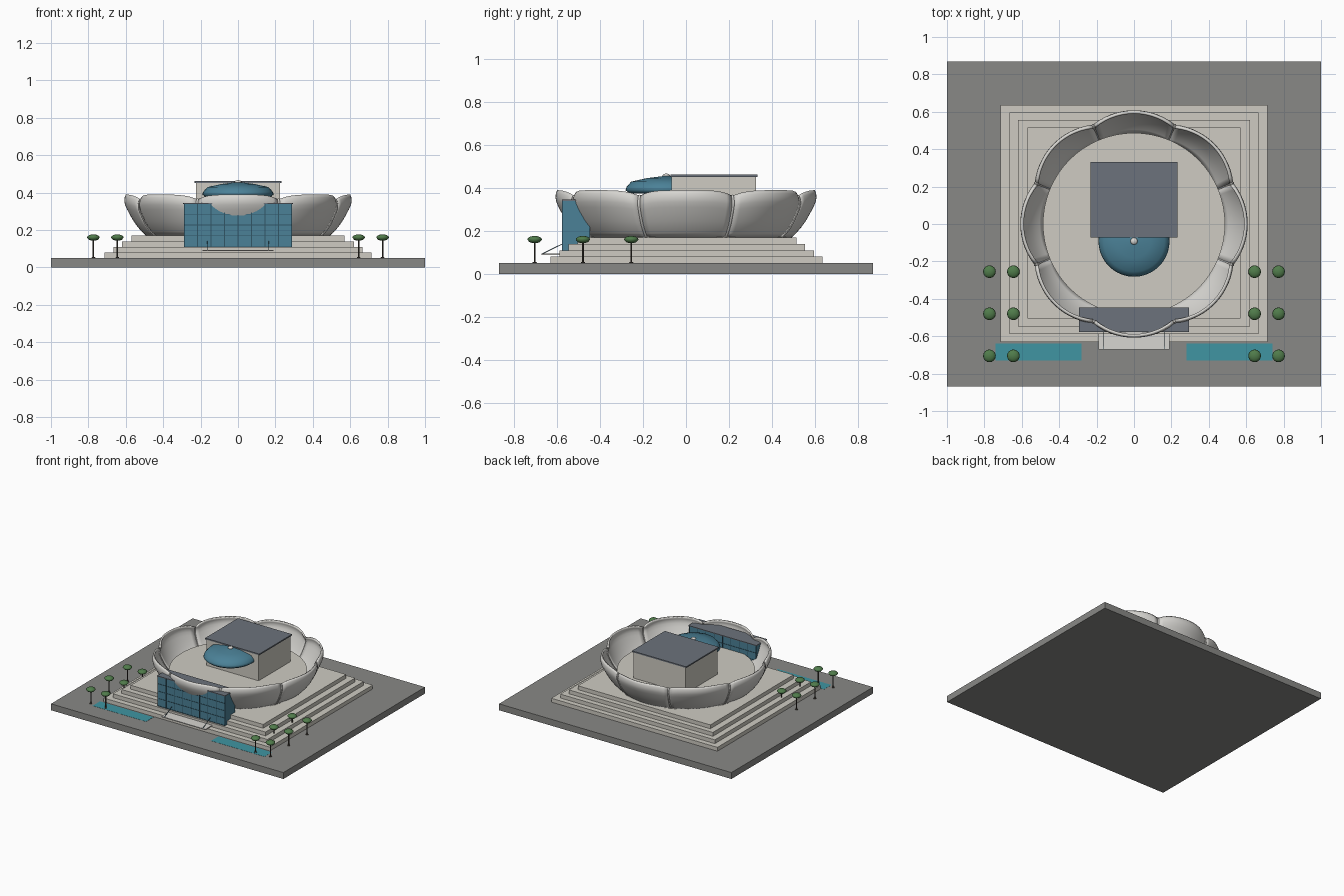
import bpy, bmesh, math
from mathutils import Vector

if "Cube" in bpy.data.objects:
    bpy.data.objects.remove(bpy.data.objects["Cube"])


def material(name, r, g, b):
    m = bpy.data.materials.new(name)
    m.diffuse_color = (r, g, b, 1)
    m.use_nodes = True
    m.node_tree.nodes["Principled BSDF"].inputs["Base Color"].default_value = m.diffuse_color
    return m


PAVING = material("paving", .25, .25, .24)
STONE = material("stone", .62, .60, .54)
SHELL = material("shell", .68, .67, .64)
GLASS = material("glass", .07, .22, .31)
FRAME = material("frame", .03, .09, .13)
ROOF = material("roof", .15, .17, .20)
WATER = material("water", .05, .30, .36)
LEAF = material("leaf", .08, .2, .07)
BARK = material("bark", .06, .05, .04)


def from_bmesh(name, bm, mat, smooth=False):
    me = bpy.data.meshes.new(name)
    bm.to_mesh(me)
    bm.free()
    ob = bpy.data.objects.new(name, me)
    bpy.context.collection.objects.link(ob)
    me.materials.append(mat)
    for p in me.polygons:
        p.use_smooth = smooth
    return ob


def box(name, x0, x1, y0, y1, z0, z1, mat):
    bm = bmesh.new()
    bmesh.ops.create_cube(bm, size=1)
    for v in bm.verts:
        v.co = Vector(((x0 + x1) / 2 + v.co.x * (x1 - x0),
                       (y0 + y1) / 2 + v.co.y * (y1 - y0),
                       (z0 + z1) / 2 + v.co.z * (z1 - z0)))
    return from_bmesh(name, bm, mat)


def lathe(name, profile, loc, mat, n=32, smooth=False):
    bm = bmesh.new()
    rings = [[bm.verts.new((loc[0] + r * math.cos(2 * math.pi * i / n),
                            loc[1] + r * math.sin(2 * math.pi * i / n),
                            loc[2] + z)) for i in range(n)] for r, z in profile]
    for a, b in zip(rings, rings[1:]):
        for i in range(n):
            j = (i + 1) % n
            bm.faces.new((a[i], a[j], b[j], b[i]))
    bm.faces.new(rings[0][::-1])
    bm.faces.new(rings[-1])
    return from_bmesh(name, bm, mat, smooth)


def rod(name, points, radius, mat):
    cu = bpy.data.curves.new(name, 'CURVE')
    cu.dimensions = '3D'
    cu.bevel_depth = radius
    cu.bevel_resolution = 2
    cu.use_fill_caps = True
    sp = cu.splines.new('POLY')
    sp.points.add(len(points) - 1)
    for p, co in zip(sp.points, points):
        p.co = (*co, 1)
    ob = bpy.data.objects.new(name, cu)
    bpy.context.collection.objects.link(ob)
    cu.materials.append(mat)
    return ob


# Plaza slab and stepped plinth
box("plaza", -1, 1, -.87, .87, 0, .05, PAVING)
for i, (x, y0, y1) in enumerate([(.715, -.63, .635), (.665, -.588, .595),
                                 (.62, -.547, .555), (.57, -.505, .515)]):
    box(f"plinth_step_{i + 1}", -x, x, y0, y1, .05 + .03 * i, .08 + .03 * i, STONE)

# Raised terrace inside the bowl
lathe("terrace", [(.487, .165), (.487, .25)], (0, 0, 0), STONE, 64)

# Eight-petal bowl: each petal bulges in plan and has an arched rim
PROFILE = [(.49, .168), (.513, .19), (.535, .215), (.557, .245), (.577, .28),
           (.593, .31), (.604, .335), (.608, .355), (.606, .375), (.60, .39)]


def shell_point(r, z, angle, t):
    k = (z - .168) / .222
    r *= 1 - (.02 + .04 * k) * t * t
    z = .168 + (z - .168) * (1 - .11 * t ** 4)
    return Vector((r * math.cos(angle), r * math.sin(angle), z))


U = 14
HALF = math.radians(22.2)
for p in range(8):
    mid = math.radians(45 * p)
    bm = bmesh.new()
    grid = [[bm.verts.new(shell_point(r, z, mid + HALF * (2 * i / U - 1), 2 * i / U - 1))
             for i in range(U + 1)] for r, z in PROFILE]
    for a, b in zip(grid, grid[1:]):
        for i in range(U):
            bm.faces.new((a[i], a[i + 1], b[i + 1], b[i]))
    petal = from_bmesh(f"petal_{p + 1}", bm, SHELL, True)
    mod = petal.modifiers.new("thickness", 'SOLIDIFY')
    mod.thickness = .012
    mod.offset = -1
    bpy.context.view_layer.objects.active = petal
    petal.select_set(True)
    bpy.ops.object.shade_smooth_by_angle(angle=math.radians(40))
    petal.select_set(False)
    seam = mid + math.radians(22.5)
    rod(f"seam_rib_{p + 1}", [shell_point(r - .003, z, seam, 1) for r, z in PROFILE],
        .007, SHELL)

# Upper hall on the terrace
box("hall_walls", -.225, .225, -.068, .325, .25, .452, STONE)
box("hall_roof", -.233, .233, -.072, .332, .452, .462, ROOF)

# Shallow glass dome with finial
lathe("glass_dome", [(.17, .375), (.19, .39), (.185, .405), (.163, .43), (.09, .446), (.012, .456)],
      (0, -.092, 0), GLASS, 40, True)
lathe("dome_finial", [(.006, -.01), (.016, -.003), (.019, .003), (.014, .009), (.004, .012)],
      (0, -.092, .455), SHELL, 16, True)

# Glazed entrance block with mullions front and back
box("entrance_glass", -.29, .29, -.575, -.45, .11, .34, GLASS)
box("entrance_roof", -.293, .293, -.578, -.447, .34, .346, ROOF)
for y, side in ((-.575, "front"), (-.45, "back")):
    for i in range(9):
        x = -.288 + .072 * i
        box(f"{side}_mullion_{i}", x - .002, x + .002, y - .002, y + .002, .11, .34, FRAME)
    for i in range(4):
        z = .113 + .057 * i
        box(f"{side}_transom_{i}", -.29, .29, y - .002, y + .002, z - .002, z + .002, FRAME)

# Entrance canopy with sloping stays
box("canopy", -.19, .19, -.672, -.575, .088, .094, SHELL)
for x in (-.165, .165):
    rod("canopy_stay", [(x, -.668, .094), (x, -.575, .14)], .002, FRAME)

# Reflecting pools and trees, mirrored left and right
for s in (-1, 1):
    a, b = sorted((s * .28, s * .74))
    box("pool", a, b, -.73, -.64, .045, .051, WATER)
    for x in (.645, .773):
        for y in (-.705, -.48, -.255):
            lathe("tree_trunk", [(.010, 0), (.010, .004), (.004, .006), (.004, .1)],
                  (s * x, y, .05), BARK, 8)
            lathe("tree_crown", [(.008, -.017), (.024, -.012), (.034, 0), (.031, .007),
                                 (.02, .014), (.006, .017)], (s * x, y, .16), LEAF, 16, True)
